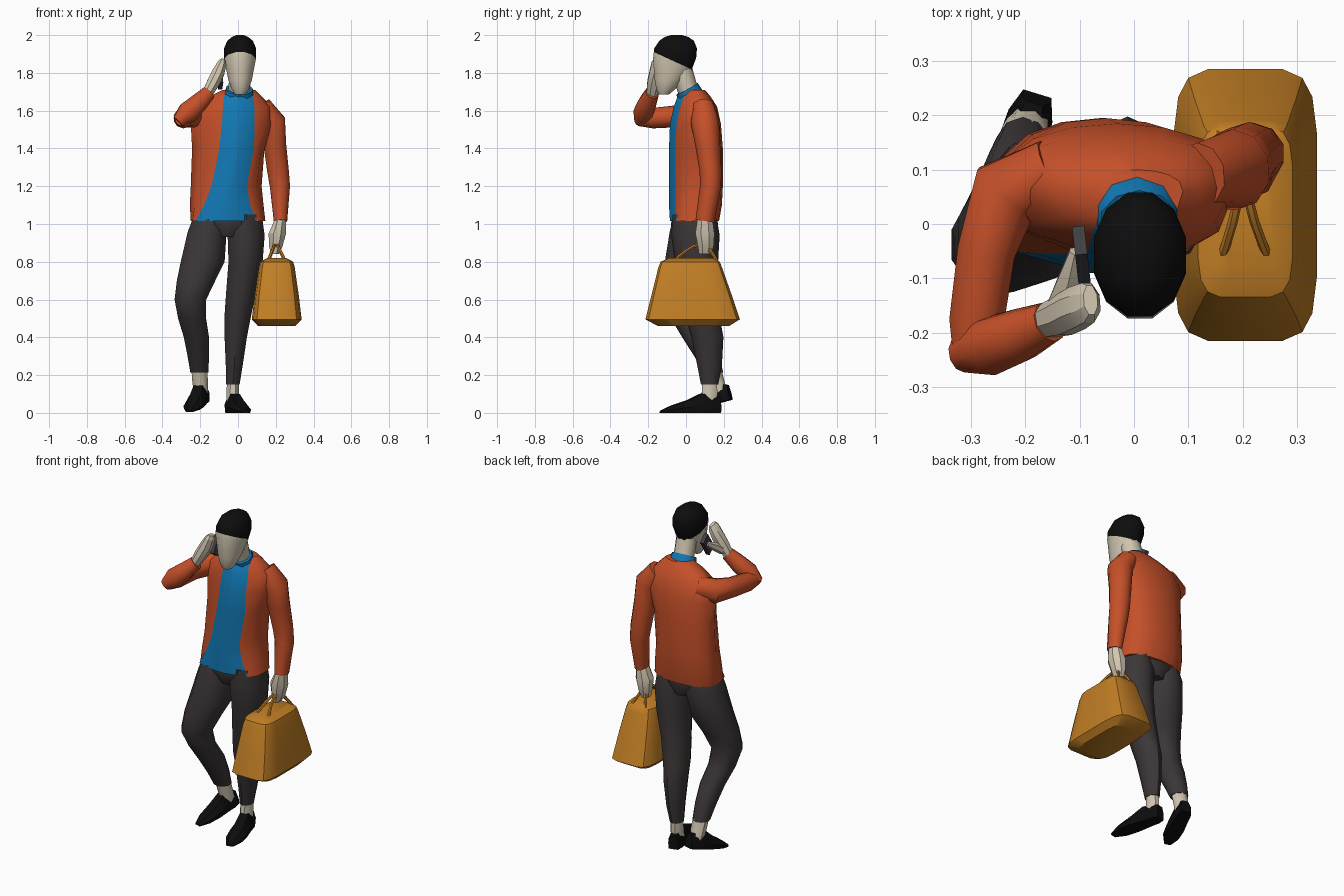
import bpy, bmesh, math
from mathutils import Vector as V


def material(name, rgb):
    m = bpy.data.materials.new(name)
    m.diffuse_color = (*rgb, 1)
    return m


ORANGE = material("orange_jacket", (0.56, 0.08, 0.022))
BLUE = material("blue_shirt", (0.006, 0.19, 0.46))
SKIN = material("pale_skin", (0.64, 0.57, 0.44))
PANTS = material("charcoal_pants", (0.045, 0.037, 0.038))
BLACK = material("black", (0.004, 0.004, 0.004))
TAN = material("tan_leather", (0.54, 0.21, 0.018))
GREY = material("phone_grey", (0.05, 0.05, 0.055))


def finish(name, bm, mats, angle=45):
    bmesh.ops.recalc_face_normals(bm, faces=bm.faces)
    me = bpy.data.meshes.new(name)
    bm.to_mesh(me)
    bm.free()
    for m in mats:
        me.materials.append(m)
    ob = bpy.data.objects.new(name, me)
    bpy.context.collection.objects.link(ob)
    bpy.ops.object.select_all(action='DESELECT')
    ob.select_set(True)
    bpy.context.view_layer.objects.active = ob
    if angle:
        bpy.ops.object.shade_smooth_by_angle(angle=math.radians(angle))
    return ob


def loft_mesh(rings, rule=None):
    """Skin a list of equal point rings, cap both ends; rule(i) gives material."""
    bm = bmesh.new()
    vs = [[bm.verts.new(p) for p in r] for r in rings]
    n = len(rings[0])
    for a, b in zip(vs, vs[1:]):
        for i in range(n):
            j = (i + 1) % n
            f = bm.faces.new((a[i], a[j], b[j], b[i]))
            f.material_index = rule(i) if rule else 0
    bm.faces.new(vs[0])
    bm.faces.new(vs[-1])
    return bm


def oval(c, u, v, n=10, power=1.0):
    pts = []
    for i in range(n):
        t = 2 * math.pi * (i + 0.5) / n
        cx, sy = math.cos(t), math.sin(t)
        pts.append(c + u * math.copysign(abs(cx) ** power, cx)
                   + v * math.copysign(abs(sy) ** power, sy))
    return pts


def tube_rings(secs, ref=None, n=10, power=1.0):
    """secs: (x, y, z, a, b). No ref: level rings; with ref: rings across the path."""
    P = [V(s[:3]) for s in secs]
    rings = []
    for k, s in enumerate(secs):
        u, v = V((1, 0, 0)), V((0, 1, 0))
        if ref:
            t = (P[min(k + 1, len(P) - 1)] - P[max(k - 1, 0)]).normalized()
            u = t.cross(V(ref)).normalized()
            v = u.cross(t)
        rings.append(oval(P[k], u * s[3], v * s[4], n, power))
    return rings


def tube(name, secs, mat, ref=None, n=10, power=1.0, angle=45):
    return finish(name, loft_mesh(tube_rings(secs, ref, n, power)), [mat], angle)


# Torso: jacket with the blue shirt showing between its front edges
def torso_ring(z, xl, xr, yf, yb, bl, br):
    ye, ym, xm = yf + 0.035, (yf + yb) / 2 + 0.02, (xl + xr) / 2
    h, d = (xr - xl) / 2, yb - ym
    pts = [(bl, ye), (bl * 0.6 + br * 0.4, yf), (bl * 0.4 + br * 0.6, yf), (br, ye),
           ((br + 2 * xr) / 3, ye + (ym - ye) * 0.3)]
    for k in range(9):
        t = math.pi * k / 8
        pts.append((xm + h * math.cos(t), ym + d * math.sin(t) ** 0.8 if 0 < k < 8 else ym))
    pts.append(((bl + 2 * xl) / 3, ye + (ym - ye) * 0.3))
    return [V((x, y, z)) for x, y in pts]


torso = [(1.015, -0.25, 0.145, -0.085, 0.175, -0.225, 0.10),
         (1.10, -0.255, 0.135, -0.09, 0.19, -0.18, 0.065),
         (1.20, -0.25, 0.125, -0.09, 0.195, -0.14, 0.047),
         (1.40, -0.243, 0.14, -0.09, 0.195, -0.10, 0.085),
         (1.53, -0.25, 0.19, -0.085, 0.185, -0.085, 0.088),
         (1.62, -0.24, 0.18, -0.065, 0.165, -0.08, 0.088),
         (1.675, -0.15, 0.125, -0.045, 0.13, -0.075, 0.08),
         (1.71, -0.08, 0.09, -0.02, 0.10, -0.05, 0.06)]
finish("jacket_and_shirt", loft_mesh([torso_ring(*s) for s in torso],
                                     lambda i: 1 if i < 3 else 0), [ORANGE, BLUE])

# Collar and neck
tube("collar", [(0.005, 0.05, 1.62, 0.09, 0.07), (0.005, 0.03, 1.67, 0.085, 0.07),
                (0.008, 0.005, 1.715, 0.072, 0.065)], BLUE, ref=(0, 1, 0))
tube("neck", [(0.005, 0.03, 1.66, 0.06, 0.055), (0.008, 0.0, 1.74, 0.06, 0.055),
              (0.01, -0.025, 1.83, 0.06, 0.055)], SKIN, ref=(0, 1, 0))

# Head: cut along a sloping hairline, hair above it
head = [(1.685, 0.028, -0.145, -0.09), (1.71, 0.045, -0.158, -0.06), (1.76, 0.064, -0.168, -0.01),
        (1.82, 0.076, -0.174, 0.035), (1.88, 0.088, -0.178, 0.058), (1.93, 0.088, -0.172, 0.062),
        (1.97, 0.07, -0.145, 0.045), (1.99, 0.045, -0.115, 0.015), (2.0, 0.02, -0.08, -0.02)]
bm = loft_mesh(tube_rings([(0.011, (f + b) / 2, z, w, (b - f) / 2) for z, w, f, b in head], n=12))
hp, hn = V((0, -0.17, 1.91)), V((0, 0.105, 0.23)).normalized()
bmesh.ops.bisect_plane(bm, geom=bm.verts[:] + bm.edges[:] + bm.faces[:], plane_co=hp, plane_no=hn)
for f in bm.faces:
    f.material_index = int((f.calc_center_median() - hp).dot(hn) > 0)
finish("head_and_hair", bm, [SKIN, BLACK])

# Lowered arm and its hand
tube("lowered_sleeve", [(0.12, 0.09, 1.625, 0.06, 0.06), (0.185, 0.10, 1.54, 0.07, 0.075),
                        (0.195, 0.115, 1.42, 0.063, 0.066), (0.212, 0.13, 1.28, 0.06, 0.058),
                        (0.222, 0.13, 1.2, 0.056, 0.056), (0.225, 0.10, 1.015, 0.037, 0.05)],
     ORANGE, ref=(0, 1, 0))
tube("lowered_hand", [(0.225, 0.10, 1.03, 0.03, 0.042), (0.208, 0.10, 0.95, 0.05, 0.055),
                      (0.2, 0.105, 0.88, 0.038, 0.045), (0.195, 0.10, 0.84, 0.022, 0.034)],
     SKIN, n=8, angle=25)

# Raised arm, hand and phone
tube("raised_upper_sleeve", [(-0.15, 0.10, 1.60, 0.06, 0.06), (-0.235, 0.06, 1.58, 0.07, 0.072),
                             (-0.272, -0.05, 1.57, 0.056, 0.058), (-0.29, -0.18, 1.56, 0.053, 0.054),
                             (-0.298, -0.255, 1.555, 0.036, 0.036)], ORANGE, ref=(0, 0, 1))
tube("raised_forearm_sleeve", [(-0.318, -0.24, 1.54, 0.034, 0.034), (-0.265, -0.225, 1.59, 0.06, 0.055),
                               (-0.21, -0.205, 1.64, 0.052, 0.05), (-0.155, -0.18, 1.695, 0.04, 0.038)],
     ORANGE, ref=(0, 1, 0))
tube("raised_hand", [(-0.165, -0.18, 1.685, 0.03, 0.032), (-0.13, -0.168, 1.75, 0.036, 0.04),
                     (-0.105, -0.155, 1.80, 0.036, 0.042), (-0.085, -0.145, 1.85, 0.026, 0.04),
                     (-0.08, -0.14, 1.868, 0.014, 0.03)], SKIN, ref=(0, 1, 0), n=8, angle=25)
tube("raised_thumb", [(-0.14, -0.155, 1.72, 0.025, 0.025), (-0.118, -0.10, 1.76, 0.024, 0.024),
                      (-0.108, -0.05, 1.79, 0.012, 0.014)], SKIN, ref=(0, 0, 1), n=6, angle=25)
tube("phone", [(-0.092, -0.10, 1.73, 0.016, 0.045), (-0.10, -0.03, 1.83, 0.016, 0.045)],
     GREY, ref=(1, 0, 0) and (0, 0, 1), n=4, angle=0)

# Trouser legs
tube("bent_trouser_leg", [(-0.15, 0.045, 1.05, 0.085, 0.11), (-0.163, 0.042, 0.96, 0.108, 0.128),
                          (-0.187, 0.01, 0.8, 0.122, 0.122), (-0.222, -0.02, 0.7, 0.107, 0.105),
                          (-0.252, -0.038, 0.6, 0.088, 0.092), (-0.243, 0.0, 0.5, 0.078, 0.08),
                          (-0.22, 0.06, 0.4, 0.07, 0.08), (-0.21, 0.11, 0.3, 0.06, 0.066),
                          (-0.205, 0.145, 0.215, 0.05, 0.052)], PANTS)
tube("straight_trouser_leg", [(0.045, 0.045, 1.05, 0.085, 0.115), (0.043, 0.05, 0.94, 0.103, 0.128),
                              (0.04, 0.055, 0.8, 0.095, 0.115), (0.018, 0.068, 0.65, 0.084, 0.097),
                              (-0.003, 0.09, 0.5, 0.073, 0.09), (-0.012, 0.113, 0.4, 0.062, 0.085),
                              (-0.02, 0.125, 0.25, 0.047, 0.065), (-0.027, 0.125, 0.15, 0.037, 0.046)],
     PANTS)
tube("seat_of_trousers", [(-0.055, 0.045, 1.07, 0.17, 0.11), (-0.055, 0.045, 1.0, 0.185, 0.125),
                          (-0.055, 0.05, 0.93, 0.09, 0.10)], PANTS)

# Bare ankles
tube("bent_ankle", [(-0.205, 0.145, 0.23, 0.045, 0.046), (-0.2, 0.165, 0.16, 0.045, 0.044),
                    (-0.195, 0.18, 0.10, 0.04, 0.045)], SKIN, n=8)
tube("straight_ankle", [(-0.027, 0.125, 0.16, 0.034, 0.042), (-0.028, 0.125, 0.10, 0.036, 0.045),
                        (-0.028, 0.12, 0.06, 0.036, 0.045)], SKIN, n=8)


# Shoes: flat-soled loft from heel to toe
def shoe(name, heel, toe):
    heel, toe = V(heel), V(toe)
    d = toe - heel
    side = d.cross(V((0, 0, 1))).normalized()
    up = side.cross(d).normalized()
    rings = []
    for t, w, h in [(0, 0.03, 0.08), (0.12, 0.042, 0.095), (0.33, 0.045, 0.10), (0.55, 0.052, 0.066),
                    (0.8, 0.048, 0.04), (1, 0.02, 0.012)]:
        rings.append([heel + d * t + side * (w * a) + up * (h * b) for a, b in
                      [(-0.9, 0), (0.9, 0), (1, 0.45), (0.55, 1), (-0.55, 1), (-1, 0.45)]])
    finish(name, loft_mesh(rings), [BLACK], 30)


shoe("straight_shoe", (-0.04, 0.18, 0), (0.038, -0.135, 0))
shoe("bent_shoe", (-0.178, 0.24, 0.07), (-0.258, -0.02, 0.004))

# Bag: squarish loft, wide at the base, with two strap handles
tube("bag_body", [(0.205, 0.04, 0.46, 0.10, 0.19), (0.205, 0.035, 0.495, 0.133, 0.252),
                  (0.205, 0.03, 0.62, 0.118, 0.215), (0.205, 0.022, 0.77, 0.096, 0.17),
                  (0.205, 0.022, 0.80, 0.088, 0.158), (0.205, 0.03, 0.82, 0.05, 0.12)],
     TAN, n=16, power=0.4, angle=35)
for label, x in (("inner", 0.155), ("outer", 0.255)):
    secs = []
    for k in range(9):
        t = k / 8
        lift = math.sin(math.pi * t)
        secs.append((x + (0.2 - x) * lift * 0.85, -0.08 + 0.25 * t + 0.03 * lift,
                     0.79 + 0.10 * lift, 0.009, 0.009))
    tube(label + "_bag_handle", secs, TAN, ref=(1, 0, 0), n=6)
